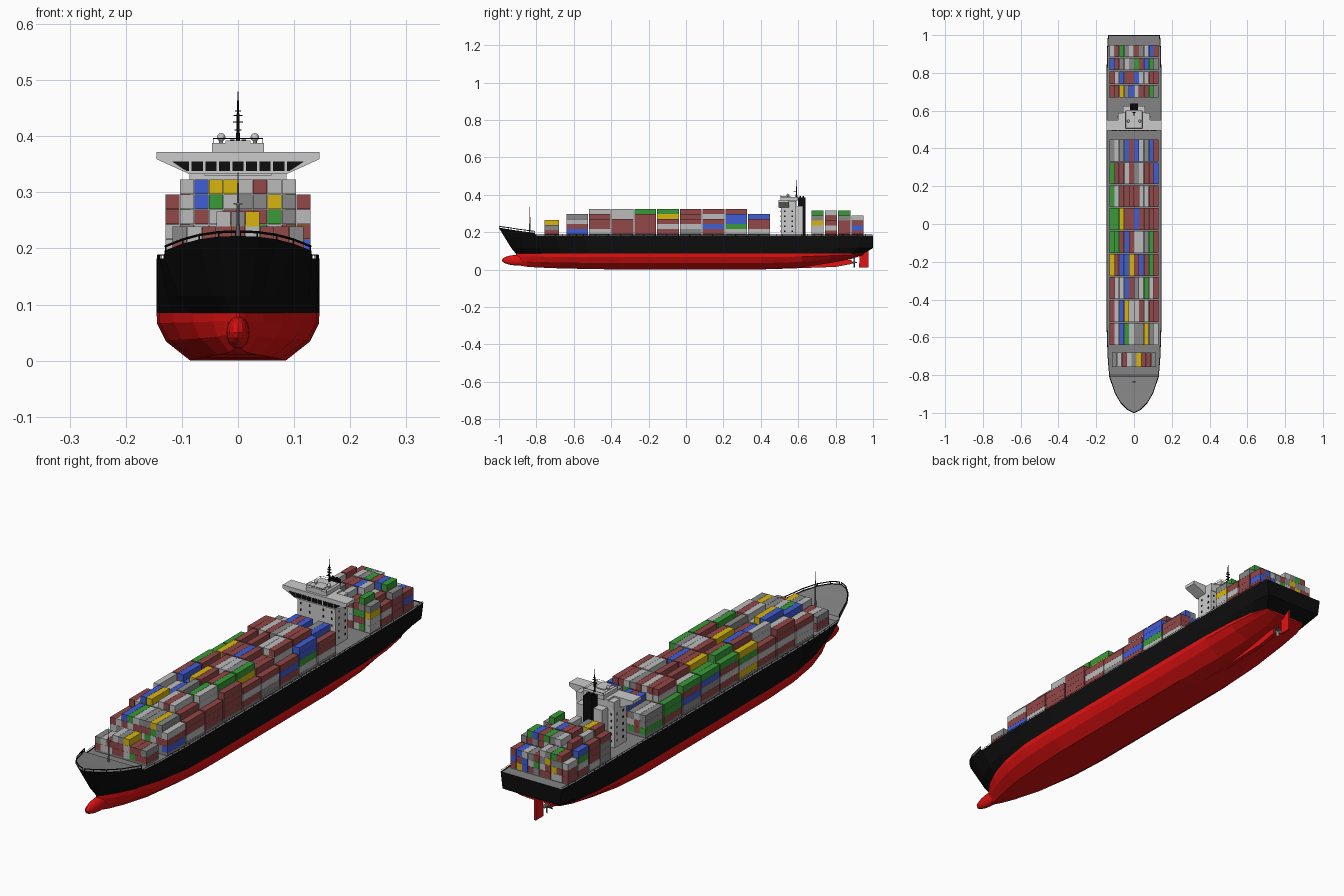
import bpy, bmesh, math, random
from mathutils import Matrix, Vector

if "Cube" in bpy.data.objects:
    bpy.data.objects.remove(bpy.data.objects["Cube"])

random.seed(7)


def mat(name, r, g, b):
    m = bpy.data.materials.new(name)
    m.diffuse_color = (r, g, b, 1)
    m.use_nodes = True
    m.node_tree.nodes["Principled BSDF"].inputs["Base Color"].default_value = m.diffuse_color
    return m


BLACK = mat("black", .004, .004, .004)
RED = mat("hull_red", .75, .006, .006)
DECK = mat("deck_grey", .23, .23, .23)
PALE = mat("pale_grey", .55, .55, .55)
CARGO = {"brown": mat("brown", .29, .065, .065), "light": mat("light", .5, .5, .5),
         "dark": mat("dark", .25, .25, .25), "blue": mat("blue", .05, .11, .65),
         "green": mat("green", .04, .33, .04), "yellow": mat("yellow", .68, .46, .005)}


def finish(name, bm, material):
    bmesh.ops.recalc_face_normals(bm, faces=bm.faces)
    me = bpy.data.meshes.new(name)
    bm.to_mesh(me)
    bm.free()
    me.materials.append(material)
    ob = bpy.data.objects.new(name, me)
    bpy.context.collection.objects.link(ob)
    return ob


def add_box(bm, x0, x1, y0, y1, z0, z1):
    m = Matrix.Translation(((x0 + x1) / 2, (y0 + y1) / 2, (z0 + z1) / 2))
    bmesh.ops.create_cube(bm, size=1, matrix=m @ Matrix.Diagonal((x1 - x0, y1 - y0, z1 - z0, 1)))


def boxes(name, material, items):
    bm = bmesh.new()
    for b in items:
        add_box(bm, *b)
    return finish(name, bm, material)


def add_rod(bm, a, b, r, r2=None, n=8):
    a, b = Vector(a), Vector(b)
    rot = (b - a).to_track_quat('Z', 'Y').to_matrix().to_4x4()
    bmesh.ops.create_cone(bm, segments=n, radius1=r, radius2=r if r2 is None else r2, cap_ends=True,
                          depth=(b - a).length, matrix=Matrix.Translation((a + b) / 2) @ rot)


def prism(name, material, pts, axis, a, b):
    """Extrude a 2D outline along x or y from a to b."""
    bm = bmesh.new()
    place = (lambda p, t: (t, *p)) if axis == 'x' else (lambda p, t: (p[0], t, p[1]))
    f = bm.faces.new([bm.verts.new(place(p, a)) for p in pts])
    ext = bmesh.ops.extrude_face_region(bm, geom=[f])["geom"]
    d = (b - a, 0, 0) if axis == 'x' else (0, b - a, 0)
    bmesh.ops.translate(bm, vec=d, verts=[v for v in ext if isinstance(v, bmesh.types.BMVert)])
    return finish(name, bm, material)


def loft(name, material, rings, cap):
    bm = bmesh.new()
    vs = [[bm.verts.new(p) for p in r] for r in rings]
    for a, b in zip(vs, vs[1:]):
        for i in range(len(a) - 1):
            bm.faces.new((a[i], a[i + 1], b[i + 1], b[i]))
    if cap:
        n = len(vs[-1])
        for r in (vs[0], vs[-1]):
            for i in range(n // 2 - 1):
                bm.faces.new((r[i], r[i + 1], r[n - 2 - i], r[n - 1 - i]))
    return finish(name, bm, material)


# Hull stations: deck y, deck half width, top z, waterline y, half width, flat-bottom half width, keel z
ST = [(-1, .004, .222, -.91, .003, .002, .03), (-.985, .035, .221, -.90, .012, .004, .025),
      (-.95, .07, .216, -.88, .025, .008, .02), (-.9, .1, .208, -.85, .045, .015, .015),
      (-.81, .131, .196, -.78, .08, .035, .01), (-.8, .132, .182, -.77, .083, .037, .01),
      (-.7, .14, .182, -.67, .115, .06, .006), (-.55, .145, .182, -.52, .14, .075, .003),
      (-.35, .145, .182, -.35, .145, .085, 0), (.42, .145, .182, .4, .145, .085, 0),
      (.65, .145, .182, .62, .143, .07, .012), (.8, .145, .182, .77, .135, .05, .035),
      (.92, .143, .182, .88, .12, .04, .055), (1, .138, .182, .95, .095, .04, .078)]
WL = .085


def mirrored(half):
    return half + [(-x, y, z) for x, y, z in reversed(half)]


upper, lower, deck = [], [], []
for yt, d, zt, yw, w, b, zk in ST:
    fy, fx = (1, .8) if yt > 0 else (.27, .45)
    upper.append(mirrored([(d, yt, zt), (w + (d - w) * fx, yw + (yt - yw) * fy, .115), (w, yw, WL)]))
    lower.append(mirrored([(b + (w - b) * k, yw, zk + (WL - zk) * f)
                           for k, f in ((1, 1), (.99, .78), (.72, .4), (0, 0))]))
    deck.append([(d * .98, yt * .998, zt - .003), (-d * .98, yt * .998, zt - .003)])
# the upper hull stays open along the bottom, where the red hull meets it
loft("upper_hull", BLACK, upper, True)
loft("lower_hull", RED, lower, True)
loft("main_deck", DECK, deck, False)

# Bulbous bow
bm = bmesh.new()
bmesh.ops.create_uvsphere(bm, u_segments=16, v_segments=10, radius=1,
                          matrix=Matrix.Translation((0, -.89, .05)) @ Matrix.Diagonal((.021, .095, .029, 1)))
finish("bulbous_bow", bm, RED)

# Skeg, rudder and propeller
prism("skeg", RED, [(.45, .002), (.8, .014), (.885, .03), (.885, .05), (.8, .06), (.5, .03)], 'x', -.008, .008)
prism("rudder", RED, [(.925, .01), (.975, .01), (.975, .1), (.93, .1)], 'x', -.004, .004)
bm = bmesh.new()
add_rod(bm, (0, .87, .038), (0, .915, .038), .006, .003)
for i in range(4):
    m = (Matrix.Translation((0, .9, .038)) @ Matrix.Rotation(i * math.pi / 2, 4, 'Y')
         @ Matrix.Translation((0, 0, .014)) @ Matrix.Rotation(.6, 4, 'Z'))
    bmesh.ops.create_cube(bm, size=1, matrix=m @ Matrix.Diagonal((.013, .002, .024, 1)))
finish("propeller", bm, DECK)

# Rails: raised bow rail with posts, low side rails
bm = bmesh.new()
for s in (-1, 1):
    pts = [(s * d * .985, yt * .997, zt + .008) for yt, d, zt, *_ in ST[:5]]
    for a, b in zip(pts, pts[1:]):
        add_rod(bm, a, b, .0022, n=6)
    for x, y, z in pts:
        add_rod(bm, (x, y, z - .012), (x, y, z), .0014, n=6)
    side = [(s * d * .99, yt * .998, zt + .006) for yt, d, zt, *_ in ST[5:]]
    for a, b in zip(side, side[1:]):
        add_rod(bm, a, b, .0008, n=4)
        n = max(2, int((b[1] - a[1]) / .03))
        for i in range(n):
            p = Vector(a).lerp(Vector(b), i / n)
            add_rod(bm, p - Vector((0, 0, .008)), p, .0007, n=4)
finish("deck_rails", bm, BLACK)

# Container bays: y start, length, base z, tallest stack, columns
BAYS = [(-.757, .078, .186, 3, 9)]
BAYS += [(-.64 + .1215 * i, .116, .19, 4 if i in (0, 8) else 5, 10) for i in range(9)]
BAYS += [(.67, .066, .182, 5, 10), (.742, .066, .182, 5, 10), (.814, .066, .182, 5, 10), (.885, .063, .182, 4, 10)]
stacks = {k: [] for k in CARGO}
hatches = []
names, odds = list(CARGO), [34, 24, 14, 11, 11, 6]
W, H = .026, .0267
for y, length, z, tall, cols in BAYS:
    hatches.append((-cols * W / 2, cols * W / 2, y, y + length, .176, z))
    for c in range(cols):
        x = (c - cols / 2) * W
        edge = c in (0, cols - 1)
        h = tall - edge - (random.random() < (.2 if edge else .3))
        for t in range(h):
            k = random.choices(names, odds)[0]
            stacks[k].append((x + .0004, x + W - .0004, y, y + length, z + t * H, z + (t + 1) * H - .0004))
for k, items in stacks.items():
    boxes("containers_" + k, CARGO[k], items)
boxes("hatch_covers", DECK, hatches)

# Deckhouse tower
boxes("deckhouse", PALE, [(-.086, .086, .507, .585, .178, .336), (-.058, .058, .58, .625, .178, .34),
                          (-.06, .06, .5, .59, .33, .372), (-.046, .046, .505, .6, .37, .388),
                          (-.022, .022, .505, .56, .386, .392)])
# Bridge with tapered wings
prism("bridge_wings", PALE, [(-.145, .359), (-.088, .333), (.088, .333), (.145, .359), (.145, .372), (-.145, .372)],
      'y', .495, .55)
prism("wing_gusset", PALE, [(-.086, .333), (.086, .333), (.086, .366), (-.086, .366)], 'y', .545, .588)

# Bridge windows and tower portholes
win = []
edges = [-.085, -.06, -.036, -.012, .012, .036, .06, .085]
for a, b in zip(edges, edges[1:]):
    win.append((a + .002, b - .002, .4935, .497, .338, .355))
for s in (-1, 1):
    for j in range(5):
        z = .2 + j * .027
        for y in (.525, .565):
            win.append((s * .086 - .001, s * .086 + .001, y, y + .007, z, z + .009))
        for x in (.03, .07):
            win.append((s * x - .003, s * x + .003, .5058, .508, z, z + .009))
        win.append((s * .072 - .003, s * .072 + .003, .584, .586, z, z + .009))
boxes("windows", BLACK, win)
for s in (-1, 1):
    prism("wing_window", BLACK, [(s * .087, .338), (s * .087, .355), (s * .118, .355), (s * .092, .338)],
          'y', .4935, .497)

# Funnel with exhaust pipes
boxes("funnel", BLACK, [(-.02, .02, .6, .638, .178, .385)])
bm = bmesh.new()
for x in (-.01, .01):
    for y in (.612, .626):
        add_rod(bm, (x, y, .38), (x, y, .394), .004)
finish("exhaust_pipes", bm, BLACK)

# Radar mast with crossbars
bm = bmesh.new()
add_rod(bm, (0, .59, .385), (0, .59, .44), .0035, .0025)
add_rod(bm, (0, .59, .44), (0, .59, .48), .0018, .001)
for z, w in ((.41, .006), (.424, .009), (.436, .008), (.444, .005)):
    add_box(bm, -w, w, .587, .593, z, z + .002)
add_rod(bm, (0, .575, .418), (0, .59, .418), .002)
finish("radar_mast", bm, BLACK)

# Radar domes on posts and roof rail
bm = bmesh.new()
for s in (-1, 1):
    add_rod(bm, (s * .03, .545, .386), (s * .03, .545, .397), .0035)
    bmesh.ops.create_uvsphere(bm, u_segments=12, v_segments=8, radius=.0075,
                              matrix=Matrix.Translation((s * .03, .545, .398)))
finish("radar_domes", bm, PALE)
bm = bmesh.new()
corners = [(-.044, .507), (.044, .507), (.044, .598), (-.044, .598)]
for a, b in zip(corners, corners[1:] + corners[:1]):
    add_rod(bm, (*a, .396), (*b, .396), .0007, n=4)
    add_rod(bm, (*a, .387), (*a, .396), .0007, n=4)
finish("roof_rail", bm, BLACK)

# Foremast on the forecastle
bm = bmesh.new()
add_rod(bm, (0, -.835, .19), (0, -.835, .28), .004, .0025)
add_rod(bm, (0, -.835, .28), (0, -.835, .335), .002, .001)
add_box(bm, -.008, .008, -.838, -.832, .278, .281)
finish("foremast", bm, DECK)
